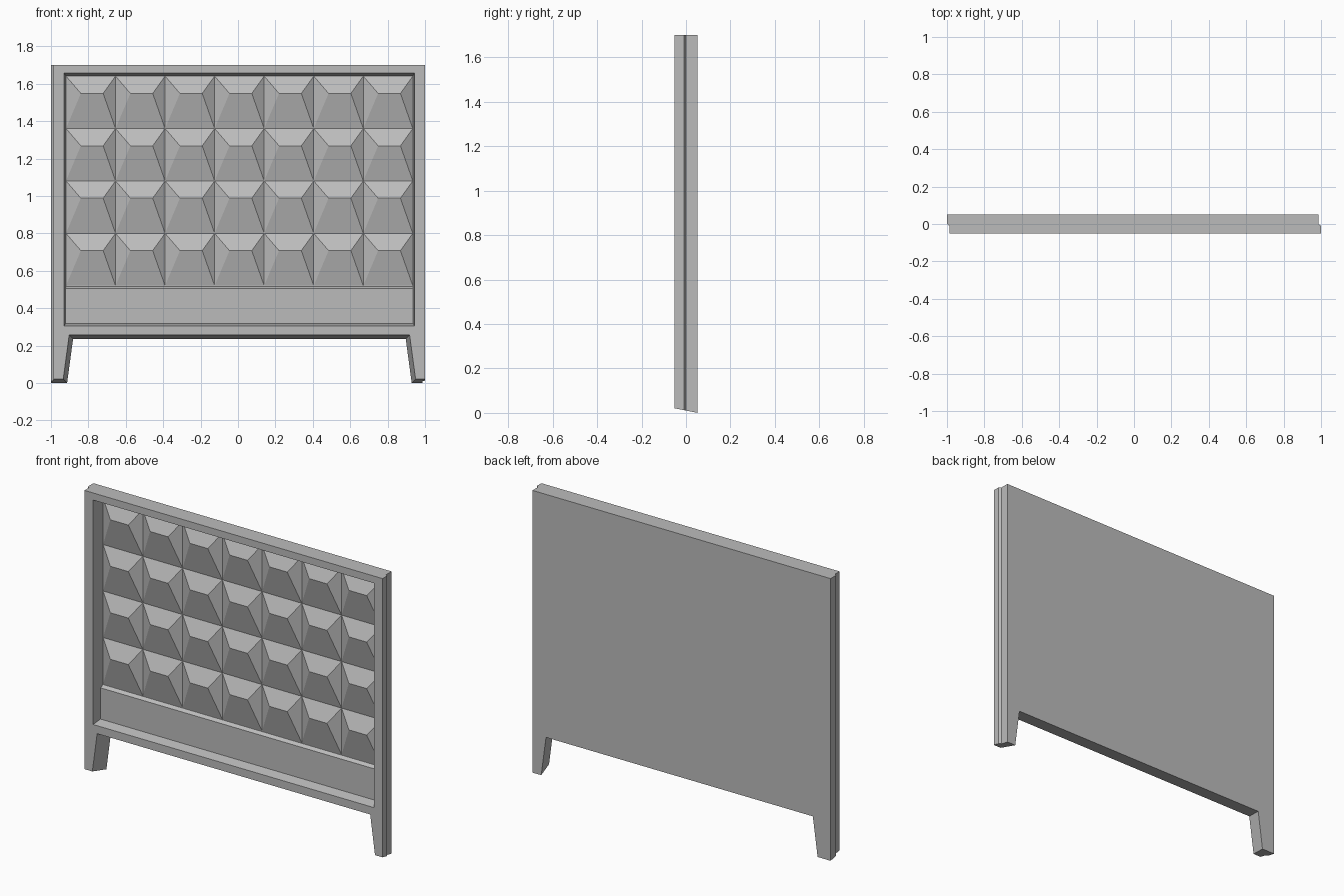
import bpy
import bmesh

cube = bpy.data.objects.get("Cube")
if cube:
    bpy.data.objects.remove(cube)

concrete = bpy.data.materials.new("concrete grey")
concrete.use_nodes = True
GREY = (0.5, 0.5, 0.5, 1)
concrete.diffuse_color = GREY
concrete.node_tree.nodes["Principled BSDF"].inputs["Base Color"].default_value = GREY

FRONT, BACK = -0.052, 0.052
TOP = 1.7
MID = 0.0075          # centre of the opening and recess
FLOOR = 0.03          # recess floor depth
SLOPE = 0.2           # draft of the mould-cast edges


def finish(name, bm):
    bmesh.ops.recalc_face_normals(bm, faces=bm.faces)
    mesh = bpy.data.meshes.new(name)
    bm.to_mesh(mesh)
    bm.free()
    mesh.materials.append(concrete)
    obj = bpy.data.objects.new(name, mesh)
    bpy.context.collection.objects.link(obj)
    return obj


def loft(bm, a, b):
    for i in range(len(a)):
        j = (i + 1) % len(a)
        bm.faces.new((a[i], a[j], b[j], b[i]))


def outline(bm, y, left, right):
    """Panel silhouette with two legs, at one depth."""
    d = y - FRONT
    foot = 0.0208 - SLOPE * d
    beam = 0.257 - SLOPE * d
    inner_top = 0.91 - SLOPE * d
    inner_foot = 0.942 - SLOPE * d
    pts = [(left, foot), (left, TOP), (right, TOP), (right, foot),
           (MID + inner_foot, foot), (MID + inner_top, beam),
           (MID - inner_top, beam), (MID - inner_foot, foot)]
    return [bm.verts.new((x, y, z)) for x, z in pts]


def window(bm, y):
    """Recess edge, narrowing with depth."""
    d = y - FRONT
    w = 0.937 - 0.12 * d
    lo, hi = 0.305 + SLOPE * d, 1.657 - SLOPE * d
    pts = [(MID - w, lo), (MID - w, hi), (MID + w, hi), (MID + w, lo)]
    return [bm.verts.new((x, y, z)) for x, z in pts]


# Framed slab with tongue on one side, rebate on the other, and legs
bm = bmesh.new()
rings = [outline(bm, FRONT, -0.987, 1), outline(bm, -0.01, -0.987, 1),
         outline(bm, 0, -1, 0.987), outline(bm, BACK, -1, 0.987)]
for a, b in zip(rings, rings[1:]):
    loft(bm, a, b)
bm.faces.new(rings[-1])

# Front border around the recess
bl, tl, tr, br, rf, rt, lt, lf = rings[0]
rim = window(bm, FRONT)
wbl, wtl, wtr, wbr = rim
for face in ((bl, tl, wtl, wbl, lt, lf), (tl, tr, wtr, wtl),
             (tr, br, rf, rt, wbr, wtr), (lt, wbl, wbr, rt)):
    bm.faces.new(face)

# Recess walls and floor
bed = window(bm, FLOOR)
loft(bm, rim, bed)
bm.faces.new(bed)
x0, x1 = bed[0].co.x, bed[2].co.x
z1 = bed[1].co.z
finish("panel_frame", bm)

# Plain band under the facets, with a sloping ledge
bm = bmesh.new()
band_y = 0.008
profile = [(band_y, 0.31), (band_y, 0.505), (FLOOR, 0.517), (FLOOR, 0.31)]
ends = [[bm.verts.new((x, y, z)) for y, z in profile] for x in (x0 - 0.002, x1 + 0.002)]
loft(bm, *ends)
for end in ends:
    bm.faces.new(end)
finish("lower_band", bm)

# Rows of hipped facets, ridge set high and off centre
COLS, ROWS = 7, 4
z0 = 0.52
w, h = (x1 - x0) / COLS, (z1 - z0) / ROWS
bm = bmesh.new()
for c in range(COLS):
    for r in range(ROWS):
        x, z = x0 + c * w, z0 + r * h
        a, b, e, f = [bm.verts.new((x + u * w, FLOOR, z + v * h))
                      for u, v in ((0, 0), (1, 0), (1, 1), (0, 1))]
        p, q = [bm.verts.new((x + u * w, FLOOR - 0.045, z + 0.67 * h)) for u in (0.3, 0.75)]
        for face in ((a, b, q, p), (e, f, p, q), (f, a, p), (b, e, q)):
            bm.faces.new(face)
bmesh.ops.remove_doubles(bm, verts=bm.verts, dist=0.0005)
finish("facet_relief", bm)
